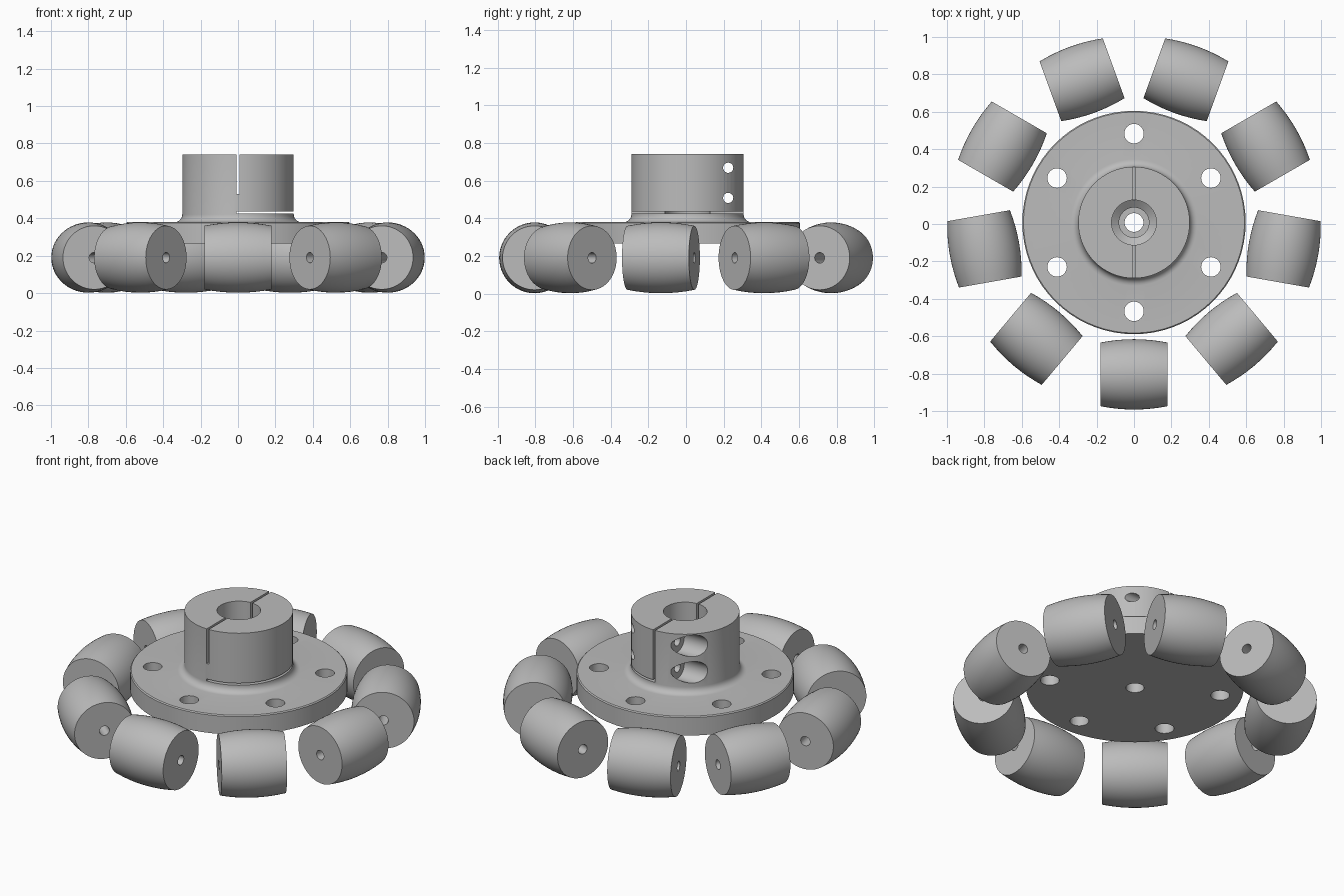
import bpy
import bmesh
from math import radians, cos, sin, pi, sqrt
from mathutils import Matrix, Vector

if "Cube" in bpy.data.objects:
    bpy.data.objects.remove(bpy.data.objects["Cube"])

CENTRE_Y = 0.008

# One plain grey for everything
grey = bpy.data.materials.new("plain grey")
grey.use_nodes = True
grey.diffuse_color = (0.5, 0.5, 0.5, 1)
grey.node_tree.nodes["Principled BSDF"].inputs["Base Color"].default_value = (0.5, 0.5, 0.5, 1)


def add_object(name, bm):
    bmesh.ops.recalc_face_normals(bm, faces=bm.faces)
    mesh = bpy.data.meshes.new(name)
    bm.to_mesh(mesh)
    bm.free()
    mesh.materials.append(grey)
    obj = bpy.data.objects.new(name, mesh)
    bpy.context.collection.objects.link(obj)
    return obj


def lathe(name, profile, steps):
    """Turn a closed (radius, height) outline about z."""
    bm = bmesh.new()
    rings = []
    for i in range(steps):
        a = 2 * pi * i / steps
        rings.append([bm.verts.new((r * cos(a), r * sin(a), z)) for r, z in profile])
    n = len(profile)
    for i in range(steps):
        a, b = rings[i], rings[(i + 1) % steps]
        for j in range(n):
            k = (j + 1) % n
            bm.faces.new((a[j], b[j], b[k], a[k]))
    return add_object(name, bm)


def cylinder(start, end, radius):
    start, end = Vector(start), Vector(end)
    axis = end - start
    turn = axis.to_track_quat('Z', 'Y').to_matrix().to_4x4()
    bm = bmesh.new()
    bmesh.ops.create_cone(bm, cap_ends=True, segments=32, radius1=radius, radius2=radius,
                          depth=axis.length,
                          matrix=Matrix.Translation((start + end) / 2) @ turn)
    return add_object("cutter", bm)


def box(low, high):
    low, high = Vector(low), Vector(high)
    bm = bmesh.new()
    bmesh.ops.create_cube(bm, size=1, matrix=Matrix.Translation((low + high) / 2)
                          @ Matrix.Diagonal((*(high - low), 1)))
    return add_object("cutter", bm)


def cut(obj, cutter):
    cutter.hide_render = True
    mod = obj.modifiers.new("cut", 'BOOLEAN')
    mod.operation = 'DIFFERENCE'
    mod.solver = 'EXACT'
    mod.object = cutter
    bpy.context.view_layer.objects.active = obj
    bpy.ops.object.modifier_apply(modifier=mod.name)
    bpy.data.objects.remove(cutter)


def smooth(obj):
    bpy.ops.object.select_all(action='DESELECT')
    obj.select_set(True)
    bpy.context.view_layer.objects.active = obj
    bpy.ops.object.shade_smooth_by_angle(angle=radians(30))


# Flanged hub with a filleted collar and a stepped bore
fillet = [(0.338 - 0.04 * sin(t * pi / 12), 0.42 - 0.04 * cos(t * pi / 12)) for t in range(7)]
outline = [(0.05, 0.265), (0.597, 0.265), (0.597, 0.374), (0.591, 0.38)] + fillet + [
    (0.298, 0.74), (0.12, 0.74), (0.12, 0.41), (0.08, 0.38), (0.08, 0.34), (0.05, 0.34)]
hub = lathe("flanged_hub", outline, 72)

# Flange bolt holes
for i in range(6):
    a = radians(90 + 60 * i)
    x, y = 0.475 * cos(a), 0.475 * sin(a)
    cut(hub, cylinder((x, y, 0.2), (x, y, 0.5), 0.052))

# Clamp slits: short in front, full height behind, and one across the left half
cut(hub, box((-0.007, -0.4, 0.53), (0.007, -0.02, 0.8)))
cut(hub, box((-0.007, 0.02, 0.425), (0.007, 0.4, 0.8)))
cut(hub, box((-0.007, -0.4, 0.425), (0.4, 0.4, 0.437)))

# Clamp screw holes with counterbores on one side
for z in (0.508, 0.668):
    cut(hub, cylinder((-0.4, 0.216, z), (0.4, 0.216, z), 0.027))
    cut(hub, cylinder((-0.4, 0.216, z), (-0.1, 0.216, z), 0.065))

hub.location.y = CENTRE_Y
smooth(hub)

# Ring of barrel rollers, each with an axle hole
HALF = 0.18
barrel = [(0.17 + 0.018 * (1 - (t / 4) ** 2), HALF * t / 4) for t in range(-4, 5)]
roller = lathe("roller_1", [(0.028, -HALF)] + barrel + [(0.028, HALF)], 56)
smooth(roller)
for i in range(9):
    a = radians(-90 + 40 * i)
    obj = roller
    if i:
        obj = bpy.data.objects.new("roller_%d" % (i + 1), roller.data)
        bpy.context.collection.objects.link(obj)
    obj.location = (0.812 * cos(a), 0.812 * sin(a) + CENTRE_Y, 0.19)
    obj.rotation_euler = (0, pi / 2, a + pi / 2)
